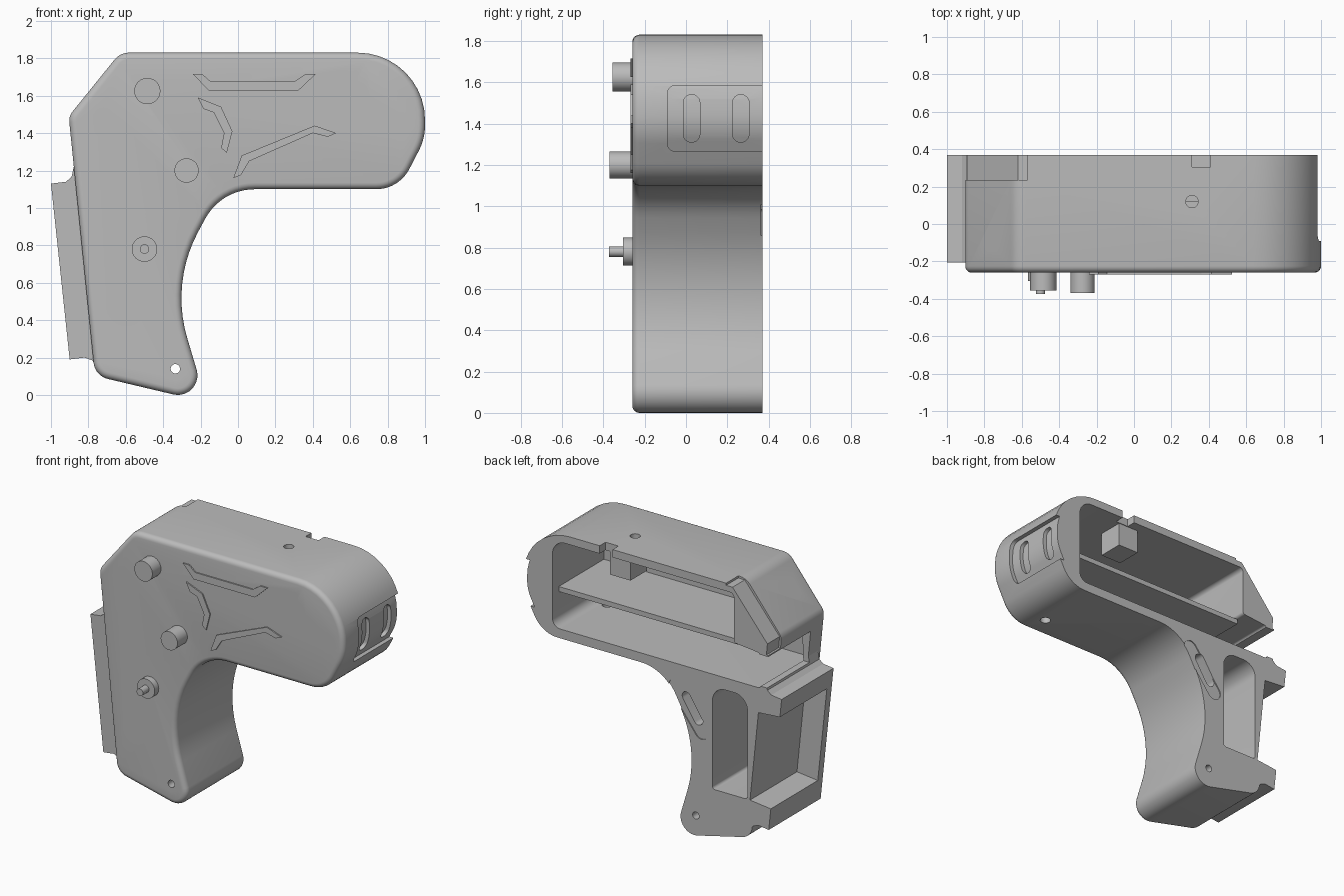
import bpy, bmesh, math
from mathutils import Vector, Matrix

if "Cube" in bpy.data.objects:
    bpy.data.objects.remove(bpy.data.objects["Cube"])

grey = bpy.data.materials.new("matte_grey")
grey.use_nodes = True
COL = (0.5, 0.5, 0.5, 1)
grey.diffuse_color = COL
grey.node_tree.nodes["Principled BSDF"].inputs["Base Color"].default_value = COL

FRONT, BACK, INNER, OUT = -0.26, 0.37, -0.20, 0.5
TURN = Matrix.Rotation(math.pi / 2, 4, 'Z')   # sends a front-facing profile to the side


def finish(bm, name):
    bmesh.ops.recalc_face_normals(bm, faces=bm.faces)
    me = bpy.data.meshes.new(name)
    bm.to_mesh(me)
    bm.free()
    me.materials.append(grey)
    ob = bpy.data.objects.new(name, me)
    bpy.context.collection.objects.link(ob)
    return ob


def fillet(corners, radius=None, seg=10):
    """Round each corner (x, z, r) of a polygon with an arc."""
    pts = []
    n = len(corners)
    for i, c in enumerate(corners):
        p = Vector(c[:2])
        r = radius if radius is not None else c[2]
        a = (Vector(corners[i - 1][:2]) - p).normalized()
        b = (Vector(corners[(i + 1) % n][:2]) - p).normalized()
        half = a.angle(b) / 2
        if r <= 0:
            pts.append(p)
            continue
        t = r / math.tan(half)
        centre = p + (a + b).normalized() * (r / math.sin(half))
        s, e = p + a * t - centre, p + b * t - centre
        sweep = s.angle(e)
        for k in range(seg + 1):
            f = k / seg
            v = (s * math.sin((1 - f) * sweep) + e * math.sin(f * sweep)) / math.sin(sweep)
            pts.append(centre + v)
    return pts


def prism(name, pts, y0, y1, matrix=None, bevel=0):
    """Extrude an xz profile along y, optionally rounding the rim at y0."""
    bm = bmesh.new()
    face = bm.faces.new([bm.verts.new((p[0], y0, p[1])) for p in pts])
    rim = list(face.edges)
    ext = bmesh.ops.extrude_face_region(bm, geom=[face], use_keep_orig=True)
    verts = [g for g in ext["geom"] if isinstance(g, bmesh.types.BMVert)]
    bmesh.ops.translate(bm, verts=verts, vec=(0, y1 - y0, 0))
    bmesh.ops.recalc_face_normals(bm, faces=bm.faces)
    if bevel:
        bmesh.ops.bevel(bm, geom=rim, offset=bevel, segments=5, profile=0.5, affect='EDGES')
    if matrix:
        bm.transform(matrix)
    return finish(bm, name)


def box(name, x0, x1, y0, y1, z0, z1):
    return prism(name, [(x0, z0), (x1, z0), (x1, z1), (x0, z1)], y0, y1)


def rod(name, start, end, r):
    a, b = Vector(start), Vector(end)
    bm = bmesh.new()
    bmesh.ops.create_cone(bm, cap_ends=True, segments=32, radius1=r, radius2=r, depth=(b - a).length)
    bm.transform(Matrix.Translation((a + b) / 2) @ (b - a).to_track_quat('Z', 'Y').to_matrix().to_4x4())
    return finish(bm, name)


def hole_y(x, z, r, y0=-0.6, y1=0.6):
    return rod("cutter", (x, y0, z), (x, y1, z), r)


def capsule(a, b, r):
    a, b = Vector(a), Vector(b)
    d = (b - a).normalized() * r
    s = Vector((-d.y, d.x))
    return fillet([a - d + s, a - d - s, b + d - s, b + d + s], r * 0.98, 8)


def boolean(ob, tool, op='DIFFERENCE', keep=False):
    m = ob.modifiers.new("bool", 'BOOLEAN')
    m.operation, m.solver, m.object = op, 'EXACT', tool
    bpy.context.view_layer.objects.active = ob
    bpy.ops.object.modifier_apply(modifier=m.name)
    if not keep:
        bpy.data.objects.remove(tool)


# main shell outline
outline = fillet([
    (-0.63, 1.83, 0.1), (1.0, 1.83, 0.36), (1.0, 1.37, 0.3), (0.86, 1.10, 0.2),
    (-0.09, 1.10, 0.3), (-0.36, 0.6, 0.75), (-0.169, -0.039, 0.105),
    (-0.765, 0.102, 0.1), (-0.905, 1.49, 0.08)])
shell = prism("shell", outline, FRONT, BACK, bevel=0.035)

# side block on the grip
block = prism("block", [(-0.9, 0.19), (-0.82, 0.2), (-0.78, 0.185), (-0.74, 0.13), (-0.7, 0.2), (-0.8, 1.25),
                        (-0.878, 1.22), (-0.89, 1.165), (-0.92, 1.14), (-1.0, 1.13)], -0.205, BACK)
boolean(shell, block, 'UNION')

# main cavity, grip pocket and the open bay in the side block
cavity = fillet([(0.776, 1.165, 0.06), (0.776, 1.775, 0.1), (-0.63, 1.775, 0.03),
                 (-0.63, 1.43, 0.02), (-0.83, 1.41, 0.02), (-0.84, 1.165, 0.02)])
boolean(shell, prism("cutter", cavity, INNER, OUT))
pocket = fillet([(-0.735, 0.36, 0.02), (-0.464, 0.36, 0.02), (-0.464, 1.08, 0.1), (-0.735, 1.08, 0.1)])
boolean(shell, prism("cutter", pocket, INNER, OUT))
bay = [(-0.755, 0.36), (-0.82, 0.99), (-1.2, 1.02), (-1.2, 0.31)]
boolean(shell, prism("cutter", bay, -0.15, OUT))

# notch through the rear wall and stepped sloping corner
boolean(shell, box("cutter", -1.1, -0.75, -0.1, OUT, 1.18, 1.40))
step = [(-0.98, 1.41), (-0.882, 1.41), (-0.89, 1.49), (-0.62, 1.815), (-0.57, 1.815), (-0.57, 1.95), (-0.98, 1.95)]
boolean(shell, prism("cutter", step, 0.235, OUT))

# hollow bosses on the front
for name, x, z, r, y in (("upper_boss", -0.485, 1.625, 0.07, -0.355), ("lower_boss", -0.275, 1.2, 0.065, -0.37)):
    boss = rod(name, (x, y, z), (x, FRONT + 0.01, z), r)
    drill = hole_y(x, z, 0.035)
    boolean(boss, drill, keep=True)
    boolean(shell, drill)
rod("pivot_boss", (-0.5, -0.305, 0.78), (-0.5, -0.25, 0.78), 0.068)
rod("pivot_pin", (-0.5, -0.373, 0.78), (-0.5, -0.28, 0.78), 0.025)

# counterbored screw holes
for x, z in ((-0.72, 1.48), (0.875, 1.455), (-0.335, 0.14)):
    boolean(shell, hole_y(x, z, 0.055, -0.4, -0.12))
    boolean(shell, hole_y(x, z, 0.025))

# round window, small holes and keyhole in the front wall
for x, z, r in ((0.625, 1.6, 0.08), (0.545, 1.705, 0.033), (0.625, 1.715, 0.022), (0.705, 1.495, 0.033),
                (0.625, 1.48, 0.022), (-0.595, 0.965, 0.027), (-0.59, 0.49, 0.115), (-0.59, 0.62, 0.08)):
    boolean(shell, hole_y(x, z, r, -0.4, 0))

# blind hole, slot and shallow groove in the grip's rear face
boolean(shell, hole_y(-0.588, 0.235, 0.08, 0.0))
boolean(shell, prism("cutter", capsule((-0.18, 1.0), (-0.38, 0.74), 0.055), BACK - 0.007, OUT))
boolean(shell, prism("cutter", capsule((-0.26, 0.95), (-0.35, 0.81), 0.035), 0.25, OUT))

# holes in the top, underside, sloping corner and side block
boolean(shell, rod("cutter", (0.31, 0.12, 1.7), (0.31, 0.12, 1.9), 0.033))
boolean(shell, rod("cutter", (0.68, -0.1, 1.0), (0.68, -0.1, 1.25), 0.035))
slope = Vector((-0.775, 0, 0.63))
mid = Vector((-0.76, -0.08, 1.667))
boolean(shell, rod("cutter", mid + slope * 0.1, mid - slope * 0.12, 0.065))
for x, z in ((-0.99, 1.07), (-0.91, 0.255)):
    boolean(shell, rod("cutter", (x - 0.1, -0.13, z), (x + 0.1, -0.13, z), 0.02))

# cable notch in the top wall
boolean(shell, box("cutter", 0.31, 0.41, 0.305, OUT, 1.7, 1.9))


# curved recessed panel on the nose, with two deeper slots
def nose_cut(depth, profile):
    hub = Vector((0.6, 1.46))
    arc = [p for p in outline if p.x > 0.78 and 1.1 < p.y < 1.8]
    outer = [p + (p - hub).normalized() * 0.06 for p in arc]
    inner = [p - (p - hub).normalized() * depth for p in arc]
    band = prism("cutter", outer + inner[::-1], -0.2, 0.6)
    boolean(band, prism("cutter", profile, -1.2, -0.8, TURN), 'INTERSECT')
    boolean(shell, band)


nose_cut(0.028, fillet([(-0.09, 1.265), (0.55, 1.265), (0.55, 1.585), (-0.09, 1.585)], 0.04))
for y in (0.027, 0.265):
    nose_cut(0.055, capsule((y, 1.35), (y, 1.5), 0.04))

# inner shelf and hanging post
box("inner_shelf", -0.64, 0.79, INNER - 0.02, 0.30, 1.385, 1.42)
box("hanging_post", 0.22, 0.38, 0.12, 0.30, 1.61, 1.79)

# raised angular trim on the front
trims = {
    "upper_trim": [(-0.24, 1.715), (-0.19, 1.715), (-0.145, 1.675), (0.3, 1.675),
                   (0.36, 1.715), (0.415, 1.715), (0.32, 1.625), (-0.155, 1.625)],
    "middle_trim": [(-0.215, 1.59), (-0.09, 1.54), (-0.03, 1.41), (-0.06, 1.295),
                    (-0.09, 1.32), (-0.075, 1.40), (-0.13, 1.51), (-0.185, 1.53)],
    "lower_trim": [(-0.025, 1.16), (0.02, 1.28), (0.41, 1.44), (0.525, 1.4),
                   (0.48, 1.38), (0.4, 1.4), (0.06, 1.25), (0.015, 1.175)],
}
for name, pts in trims.items():
    prism(name, pts, FRONT - 0.009, FRONT + 0.005)

# smooth curved faces, keep hard edges
for ob in bpy.context.scene.objects:
    ob.select_set(ob.type == 'MESH')
bpy.context.view_layer.objects.active = shell
bpy.ops.object.shade_smooth_by_angle(angle=math.radians(30))
